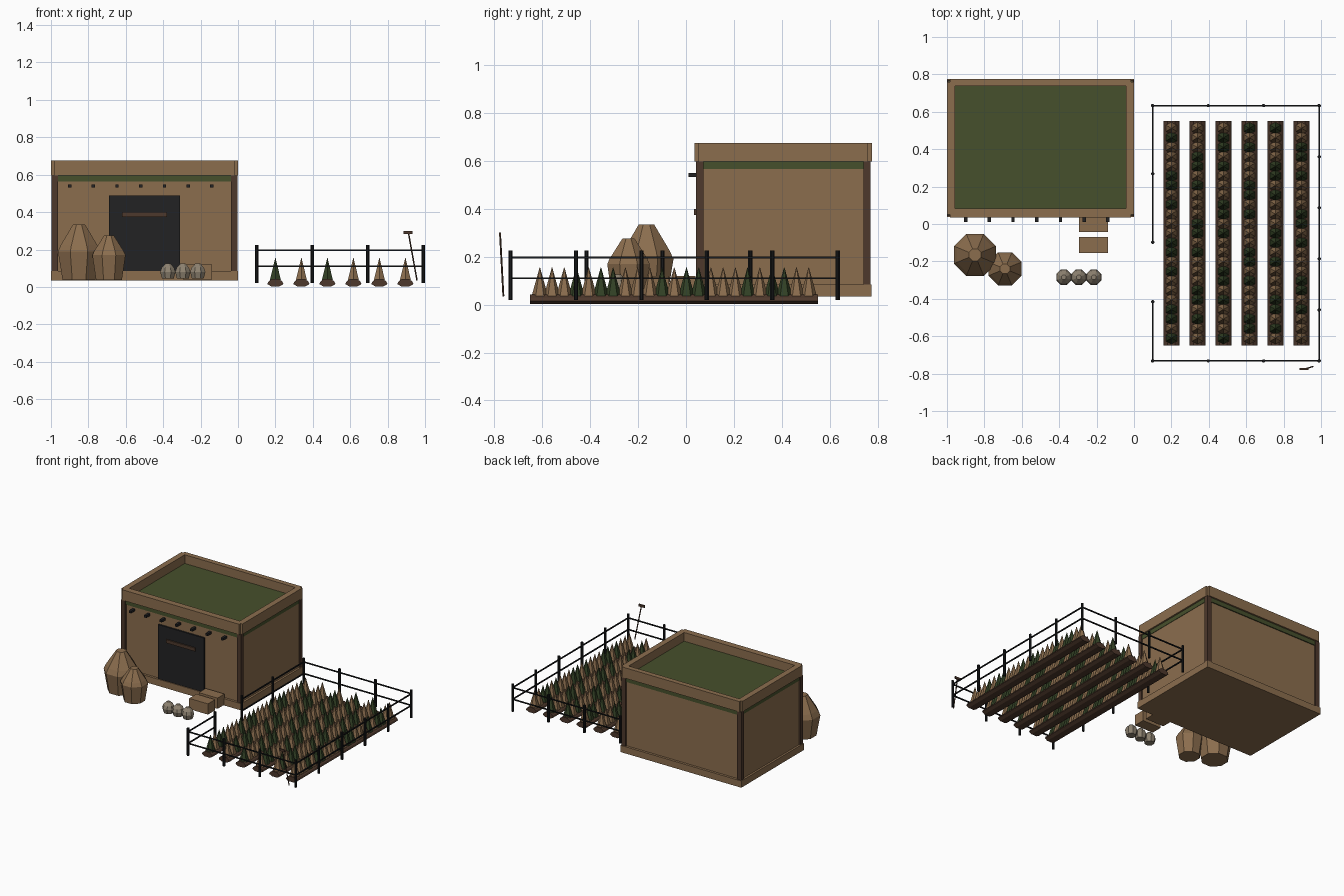
import bpy, bmesh, math
from mathutils import Vector

if "Cube" in bpy.data.objects:
    bpy.data.objects.remove(bpy.data.objects["Cube"])


def material(name, rgb):
    m = bpy.data.materials.new(name)
    m.diffuse_color = (*rgb, 1)
    m.use_nodes = True
    m.node_tree.nodes["Principled BSDF"].inputs["Base Color"].default_value = m.diffuse_color
    return m


CLAY = material("clay", (0.26, 0.155, 0.076))
GREEN = material("roof_green", (0.062, 0.08, 0.025))
LEAF = material("leaf_green", (0.032, 0.052, 0.018))
WOOD = material("dark_wood", (0.075, 0.04, 0.025))
DOOR = material("door_black", (0.016, 0.016, 0.017))
IRON = material("fence_black", (0.009, 0.010, 0.011))
GREY = material("stone_grey", (0.27, 0.225, 0.165))


def finish(name, bm, mat):
    bmesh.ops.recalc_face_normals(bm, faces=bm.faces)
    me = bpy.data.meshes.new(name)
    bm.to_mesh(me)
    bm.free()
    me.materials.append(mat)
    ob = bpy.data.objects.new(name, me)
    bpy.context.collection.objects.link(ob)
    return ob


def add_box(bm, x0, x1, y0, y1, z0, z1):
    vs = bmesh.ops.create_cube(bm, size=1)["verts"]
    for v in vs:
        v.co = Vector((x0 + (v.co.x + .5) * (x1 - x0),
                       y0 + (v.co.y + .5) * (y1 - y0),
                       z0 + (v.co.z + .5) * (z1 - z0)))


def boxes(name, mat, *specs):
    bm = bmesh.new()
    for s in specs:
        add_box(bm, *s)
    return finish(name, bm, mat)


def add_lathe(bm, x, y, profile, sides=8):
    """Stack of polygon rings (radius, z), closed at both ends."""
    rings = []
    for r, z in profile:
        rings.append([bm.verts.new((x + r * math.cos(math.tau * (k + .5) / sides),
                                    y + r * math.sin(math.tau * (k + .5) / sides), z))
                      for k in range(sides)])
    for a, b in zip(rings, rings[1:]):
        for k in range(sides):
            n = (k + 1) % sides
            bm.faces.new((a[k], a[n], b[n], b[k]))
    bm.faces.new(rings[0])
    bm.faces.new(rings[-1])


def lathe(name, mat, x, y, profile):
    bm = bmesh.new()
    add_lathe(bm, x, y, profile)
    return finish(name, bm, mat)


# House: plinth, walls, green band, roof and parapet
boxes("plinth", CLAY, (-1, 0, .037, .775, .035, .085))
boxes("walls", CLAY, (-.985, -.015, .055, .757, .08, .57))
boxes("eave_band", GREEN, (-.988, -.012, .048, .764, .565, .597))
boxes("roof", GREEN, (-.97, -.03, .07, .75, .59, .61))
boxes("parapet", CLAY,
      (-.985, -.015, .036, .083, .597, .675),
      (-.985, -.015, .738, .776, .597, .675),
      (-1, -.957, .052, .76, .597, .675),
      (-.043, 0, .052, .76, .597, .675))
boxes("corner_posts", WOOD, *[(x, x + .034, y, y + .03, .08, .597)
                              for x in (-.996, -.038) for y in (.042, .74)])

# Door, its crossbar and the roof beam ends
boxes("door", DOOR, (-.69, -.31, .043, .06, .085, .49))
boxes("door_bar", WOOD, (-.62, -.38, .034, .045, .375, .4))
boxes("beam_ends", DOOR, *[(-.9 + .1267 * i - .009, -.9 + .1267 * i + .009,
                            .01, .06, .532, .549) for i in range(7)])

# Steps beside the door
boxes("steps", CLAY, (-.295, -.14, -.042, .04, .04, .12),
      (-.295, -.14, -.155, -.07, .04, .12))

# Large clay jars and small stone jars
lathe("large_jar", CLAY, -.85, -.165,
      [(.095, .037), (.122, .19), (.105, .225), (.035, .334)])
lathe("medium_jar", CLAY, -.69, -.24,
      [(.075, .037), (.096, .17), (.083, .195), (.028, .275)])
for x in (-.375, -.295, -.215):
    lathe("small_jar", GREY, x, -.285,
          [(.034, .045), (.044, .08), (.036, .103), (.013, .126)])

# Garden beds: faceted mounds of soil
BED_X = [.2 + .139 * j for j in range(6)]
bm = bmesh.new()
section = [(-.022, .003), (.022, .003), (.043, .015), (.038, .028), (.02, .042),
           (-.02, .042), (-.038, .028), (-.043, .015)]
for x in BED_X:
    face = bm.faces.new([bm.verts.new((x + dx, -.65, z)) for dx, z in section])
    ext = bmesh.ops.extrude_face_region(bm, geom=[face], use_keep_orig=True)["geom"]
    for v in ext:
        if isinstance(v, bmesh.types.BMVert):
            v.co.y += 1.2
finish("garden_beds", bm, WOOD)

# Crop rows: pointed plants, dry and green mixed
dry, fresh = bmesh.new(), bmesh.new()
for j, x in enumerate(BED_X):
    for i in range(23):
        target = fresh if (i * 3 + j) % 7 in (0, 2, 6) else dry
        add_lathe(target, x, -.61 + .051 * i, [(.034, .036), (.001, .155)], 6)
finish("dry_plants", dry, CLAY)
finish("green_plants", fresh, LEAF)

# Fence with a gateway on the left side
X0, X1, Y0, Y1 = .1, .99, -.732, .633
posts = [(x, y) for x in (X0, .397, .693, X1) for y in (Y0, Y1)]
posts += [(X1, Y0 + (Y1 - Y0) * k / 5) for k in range(1, 5)]
posts += [(X0, .268), (X0, -.098), (X0, -.415)]
bm = bmesh.new()
for x, y in posts:
    add_lathe(bm, x, y, [(.0095, .02), (.0095, .225)], 8)
finish("fence_posts", bm, IRON)
t = .004
rails = []
for z in (.11, .197):
    for xa, xb, ya, yb in ((X0, X1, Y0, Y0), (X0, X1, Y1, Y1), (X1, X1, Y0, Y1),
                           (X0, X0, -.098, Y1), (X0, X0, Y0, -.415)):
        rails.append((xa - t, xb + t, ya - t, yb + t, z - t, z + t))
boxes("fence_rails", IRON, *rails)

# Hoe leaning at the corner
low, high = Vector((.957, -.762, .035)), Vector((.91, -.776, .297))
bm = bmesh.new()
add_lathe(bm, 0, 0, [(.004, 0), (.004, (high - low).length)], 6)
handle = finish("hoe_handle", bm, WOOD)
handle.rotation_euler = (high - low).to_track_quat('Z', 'Y').to_euler()
handle.location = low
boxes("hoe_head", WOOD, (.884, .932, -.781, -.771, .284, .3))
